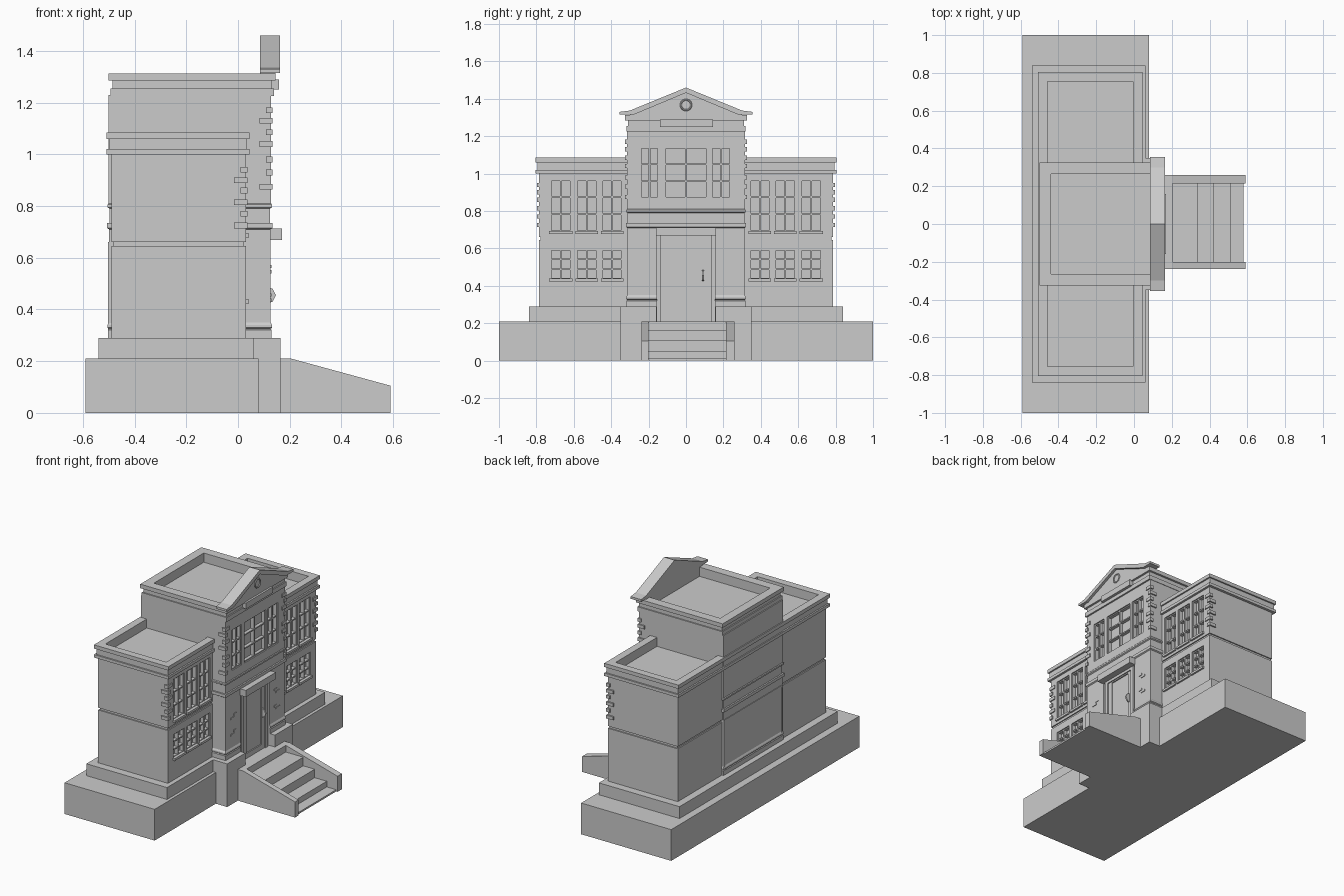
import bpy, bmesh
from math import radians
from mathutils import Matrix

if "Cube" in bpy.data.objects:
    bpy.data.objects.remove(bpy.data.objects["Cube"])


def finish(name, bm):
    bmesh.ops.recalc_face_normals(bm, faces=bm.faces)
    me = bpy.data.meshes.new(name)
    bm.to_mesh(me)
    bm.free()
    ob = bpy.data.objects.new(name, me)
    bpy.context.scene.collection.objects.link(ob)
    return ob


def boxes(name, items):
    """Each item is x0, x1, y0, y1, z0, z1."""
    bm = bmesh.new()
    for x0, x1, y0, y1, z0, z1 in items:
        m = Matrix.Translation(((x0 + x1) / 2, (y0 + y1) / 2, (z0 + z1) / 2))
        m = m @ Matrix.Diagonal((x1 - x0, abs(y1 - y0), z1 - z0, 1))
        bmesh.ops.create_cube(bm, size=1, matrix=m)
    return finish(name, bm)


def mirrored(items):
    return items + [(a, b, -d, -c, e, f) for a, b, c, d, e, f in items]


def stack(name, x0, x1, y, levels):
    """Rectangle lofted through (outward offset, z) levels, capped at both ends."""
    bm = bmesh.new()
    rings = [[bm.verts.new(p) for p in ((x0 - o, -y - o, z), (x1 + o, -y - o, z),
                                        (x1 + o, y + o, z), (x0 - o, y + o, z))] for o, z in levels]
    for r, s in zip(rings, rings[1:]):
        for i in range(4):
            j = (i + 1) % 4
            bm.faces.new((r[i], r[j], s[j], s[i]))
    bm.faces.new(rings[0])
    bm.faces.new(rings[-1])
    return finish(name, bm)


def prism(name, pts, axis, a, b):
    """Outline extruded along x (points are y, z) or y (points are x, z)."""
    bm = bmesh.new()
    vs = [bm.verts.new((a, p, q) if axis == 'x' else (p, a, q)) for p, q in pts]
    f = bm.faces.new(vs)
    ext = bmesh.ops.extrude_face_region(bm, geom=[f])['geom']
    d = (b - a, 0, 0) if axis == 'x' else (0, b - a, 0)
    bmesh.ops.translate(bm, vec=d, verts=[v for v in ext if isinstance(v, bmesh.types.BMVert)])
    return finish(name, bm)


def carve(ob, items):
    cutter = boxes("opening_cutter", items)
    cutter.hide_render = True
    mod = ob.modifiers.new("openings", 'BOOLEAN')
    mod.operation, mod.solver, mod.object = 'DIFFERENCE', 'EXACT', cutter
    bpy.context.view_layer.objects.active = ob
    bpy.ops.object.modifier_apply(modifier=mod.name)
    bpy.data.objects.remove(cutter)


def window_bars(x, y0, y1, z0, z1, cols, rows):
    """Frame and glazing bars, set just behind wall face x."""
    t, out = 0.007, []
    for i in range(cols + 1):
        w = t if i in (0, cols) else t * 0.7
        c = y0 + (y1 - y0) * i / cols
        out.append((x - 0.03, x - 0.006, c - w, c + w, z0, z1))
    for i in range(rows + 1):
        w = t if i in (0, rows) else t * 0.6
        c = z0 + (z1 - z0) * i / rows
        out.append((x - 0.03, x - 0.008, y0, y1, c - w, c + w))
    return out


# Ground base, with the projecting block under the entrance
boxes("base", [(-0.59, 0.08, -1, 1, 0, 0.21)])
boxes("entrance_base", [(0.08, 0.165, -0.35, 0.35, 0, 0.21)])
boxes("plinth", [(-0.54, 0.06, -0.84, 0.84, 0.21, 0.29)])
boxes("entrance_plinth", mirrored([(0.06, 0.165, 0.157, 0.35, 0.21, 0.29)]))

# Entrance stairs with sloping side walls
prism("steps", [(0.165, 0), (0.58, 0), (0.58, 0.012), (0.51, 0.012), (0.51, 0.05), (0.42, 0.05),
                (0.42, 0.107), (0.335, 0.107), (0.335, 0.165), (0.205, 0.165), (0.205, 0.21),
                (0.165, 0.21)], 'y', -0.2, 0.215)
for side, a, b in (("left", -0.237, -0.2), ("right", 0.215, 0.26)):
    prism(side + "_stair_wall", [(0.165, 0), (0.59, 0), (0.59, 0.105), (0.205, 0.21),
                                 (0.165, 0.21)], 'y', a, b)

# Wings: walls with a floor groove, then window openings
wing = stack("wing_walls", -0.49, 0.03, 0.787,
             [(0, 0.285), (0, 0.645), (-0.008, 0.645), (-0.008, 0.66), (0, 0.66), (0, 1.005)])
cols = [(0.34, 0.45), (0.475, 0.587), (0.612, 0.727)]
floors = [(0.435, 0.595), (0.69, 0.967)]
wing_windows = [(y0, y1, z0, z1) for y0, y1 in cols for z0, z1 in floors]
carve(wing, mirrored([(0.0, 0.1) + w for w in wing_windows]))
bars, sills = [], []
for w in wing_windows:
    bars += window_bars(0.03, *w, 2, 3)
    sills.append((0.0, 0.042, w[0] - 0.005, w[1] + 0.005, w[2] - 0.012, w[2] + 0.003))
boxes("wing_window_bars", mirrored(bars))
boxes("wing_window_sills", mirrored(sills))
stack("wing_parapet", -0.508, 0.045, 0.805,
      [(-0.03, 1.0), (0, 1.0), (0, 1.02), (-0.01, 1.02), (-0.01, 1.06), (0, 1.06),
       (0, 1.085), (-0.05, 1.085), (-0.05, 1.025)])

# Central block with base moulding and a belt course
center = stack("center_walls", -0.495, 0.122, 0.31,
               [(0, 0.205), (0.008, 0.205), (0.008, 0.32), (0.004, 0.325), (0.01, 0.33), (0.01, 0.34),
                (0.004, 0.35), (0.004, 0.71), (0.012, 0.715), (0.012, 0.735), (0.002, 0.735),
                (0.002, 0.79), (0.01, 0.795), (0.01, 0.805), (0.006, 0.81), (0.006, 1.23)])
center_windows = [(-0.245, -0.145, 0.868, 1.14), (-0.115, 0.115, 0.868, 1.14),
                  (0.135, 0.24, 0.868, 1.14)]
carve(center, [(0.098, 0.2) + w for w in center_windows]
      + [(0.1, 0.2, -0.155, 0.155, 0.21, 0.67)])
bars = []
for w in center_windows:
    bars += window_bars(0.128, *w, 2, 3)
boxes("center_window_bars", bars)
stack("center_parapet", -0.5, 0.145, 0.325,
      [(-0.03, 1.225), (-0.006, 1.225), (-0.006, 1.255), (-0.014, 1.255), (-0.014, 1.285),
       (0, 1.285), (0, 1.312), (-0.06, 1.312), (-0.06, 1.25)])

# Pediment above the entrance, with a round ornament and a blank plaque
prism("pediment_panel", [(-0.31, 1.31), (0.31, 1.31), (0, 1.44)], 'x', 0.085, 0.145)
prism("pediment_cornice", [(-0.355, 1.315), (-0.355, 1.33), (-0.3, 1.337), (0, 1.46), (0.3, 1.337),
                           (0.355, 1.33), (0.355, 1.315), (0.28, 1.315), (0, 1.432),
                           (-0.28, 1.315)], 'x', 0.085, 0.163)
bpy.ops.mesh.primitive_torus_add(major_segments=24, minor_segments=6, major_radius=0.028,
                                 minor_radius=0.005, location=(0.146, 0, 1.367),
                                 rotation=(0, radians(90), 0))
bpy.context.object.name = "pediment_ring"
boxes("blank_plaque", [(0.13, 0.158, -0.14, 0.145, 1.25, 1.29)])

# Entrance: canopy, jambs, door leaf and handle
boxes("door_canopy", [(0.1, 0.17, -0.16, 0.16, 0.668, 0.713)])
boxes("door_jambs", mirrored([(0.1, 0.125, 0.115, 0.14, 0.21, 0.67)])
      + [(0.1, 0.125, -0.115, 0.115, 0.65, 0.67)])
door = boxes("door", [(0.09, 0.118, -0.115, 0.115, 0.21, 0.65)])
carve(door, [(0.11, 0.2, -0.08, 0.08, 0.243, 0.642)])
prism("door_handle", [(0.118, 0.425), (0.134, 0.43), (0.147, 0.455), (0.134, 0.48),
                      (0.118, 0.485)], 'y', 0.085, 0.095)

# Irregular corner stones on the wings and the central block
quoins = []
for z, long in ((0.94, 0), (0.9, 1), (0.86, 0), (0.815, 1), (0.77, 0), (0.725, 1)):
    a, b = (0.05, 0.028) if long else (0.025, 0.05)
    quoins.append((0.035 - a, 0.037, 0.797 - b, 0.797, z - 0.011, z + 0.011))
for z, long in ((1.17, 0), (1.13, 1), (1.085, 0), (1.04, 1), (0.98, 0), (0.93, 0), (0.875, 1)):
    a, b = (0.05, 0.025) if long else (0.025, 0.045)
    quoins.append((0.134 - a, 0.134, 0.325 - b, 0.325, z - 0.011, z + 0.011))
boxes("corner_stones", mirrored(quoins))

# A few loose bricks showing on the entrance front
boxes("loose_bricks", mirrored([(0.12, 0.13, 0.22, 0.26, z, z + 0.012) for z in (0.43, 0.54)]
      + [(0.12, 0.13, 0.2, 0.23, z, z + 0.012) for z in (0.45, 0.56)]))

# Rear: raised border around the central back panel
boxes("back_panel_border", [(-0.503, -0.49, -0.31, 0.31, 0.645, 0.66),
                            (-0.503, -0.49, -0.31, 0.31, 0.29, 0.31)]
      + mirrored([(-0.503, -0.49, 0.3, 0.315, 0.29, 0.66)]))
